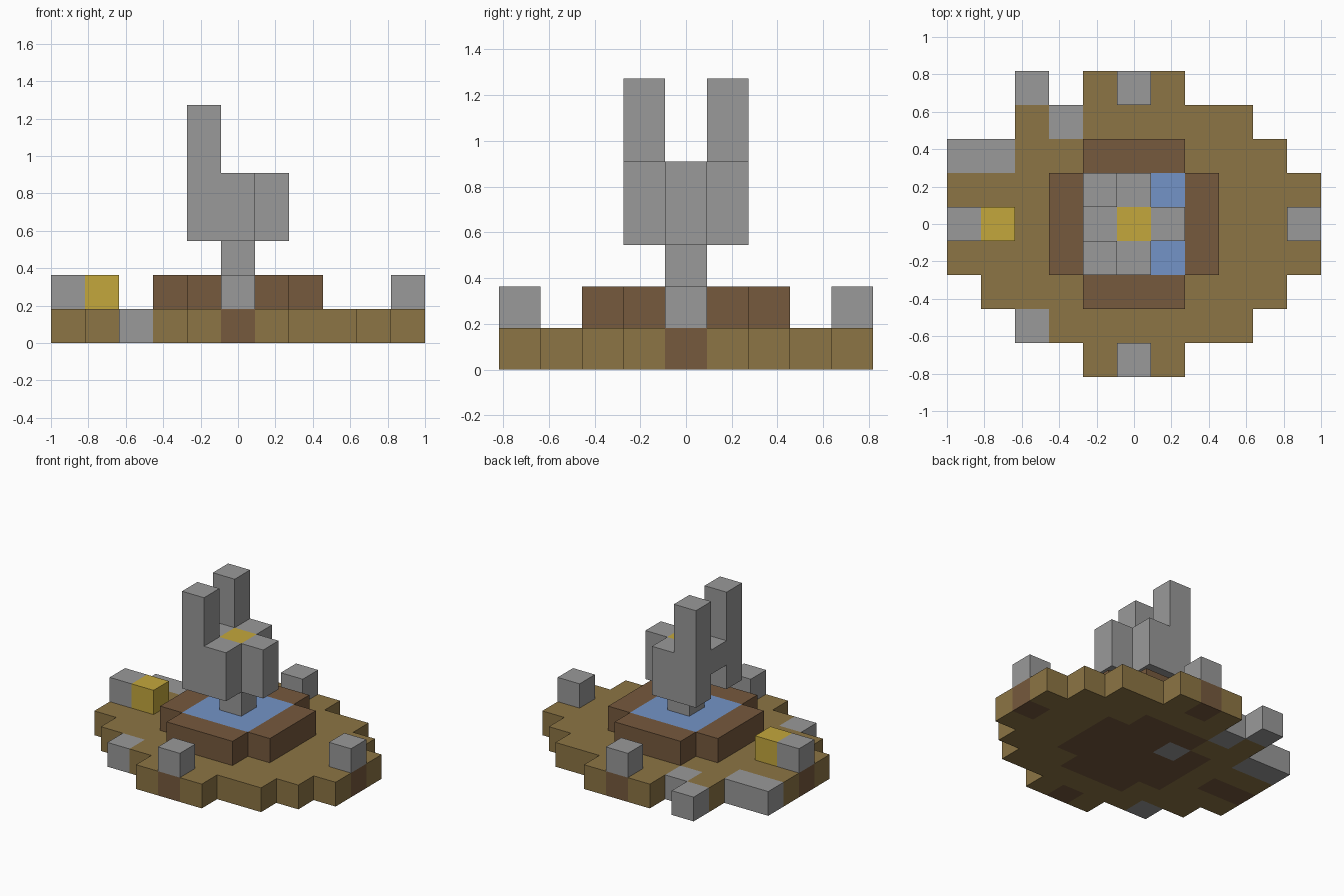
import bpy
import bmesh
from mathutils import Vector

U = 2 / 11  # edge of one block

if "Cube" in bpy.data.objects:
    bpy.data.objects.remove(bpy.data.objects["Cube"], do_unlink=True)


def material(name, rgb):
    m = bpy.data.materials.new(name)
    m.use_nodes = True
    m.diffuse_color = (*rgb, 1)
    bsdf = m.node_tree.nodes["Principled BSDF"]
    bsdf.inputs["Base Color"].default_value = (*rgb, 1)
    bsdf.inputs["Roughness"].default_value = 0.9
    return m


STONE = material("grey stone", (0.32, 0.32, 0.32))
DIRT = material("tan dirt", (0.265, 0.178, 0.058))
WOOD = material("brown wood", (0.18, 0.10, 0.047))
GOLD = material("gold", (0.55, 0.39, 0.046))
WATER = material("blue water", (0.175, 0.295, 0.57))


def box(xs, ys, zs):
    """All block cells in inclusive ranges."""
    span = lambda r: range(r[0], r[1] + 1)
    return {(x, y, z) for x in span(xs) for y in span(ys) for z in span(zs)}


def cross(arm, half, z):
    """Square of blocks with its corners left out."""
    return box((-arm, arm), (-half, half), (z, z)) | box((-half, half), (-arm, arm), (z, z))


# Ground: a stepped oval, one row of blocks at a time
ground = set()
for y, reach in enumerate((5, 5, 4, 3, 1)):
    ground |= box((-reach, reach), (y, y), (0, 0)) | box((-reach, reach), (-y, -y), (0, 0))
ground |= {(-5, 2, 0), (-3, 4, 0)}

posts = {(5, 0, 1), (-5, 0, 1), (0, 4, 1), (0, -4, 1)}
nugget = {(-4, 0, 1)}
rubble = {(-5, 2, 0), (-4, 2, 0), (-3, 4, 0), (-2, 3, 0), (-3, -3, 0), (-1, 1, 0)}

# Wooden foundations below the basin, the posts and the nugget
foundation = (cross(2, 1, 0) | {(x, y, 0) for x, y, z in posts | nugget}) - rubble
ground -= foundation | rubble

# Basin with water around the stem
water = box((-1, 1), (-1, 1), (1, 1)) - {(0, 0, 1)}
rim = cross(2, 1, 1) - water - {(0, 0, 1)}
stem = box((0, 0), (0, 0), (1, 2))

# Statue: chunky body, open slot at the rear, two tall prongs
core = {(0, 0, 4)}
body = box((-1, 0), (-1, 1), (3, 4)) | box((1, 1), (0, 0), (3, 4))
body -= core | {(-1, 0, 3)}
prongs = box((-1, -1), (-1, -1), (5, 6)) | box((-1, -1), (1, 1), (5, 6))

parts = [
    ("ground", ground, DIRT),
    ("foundation", foundation, WOOD),
    ("rubble", rubble, STONE),
    ("corner_posts", posts, STONE),
    ("gold_nugget", nugget, GOLD),
    ("basin_rim", rim, WOOD),
    ("basin_water", water, WATER),
    ("statue_stem", stem, STONE),
    ("statue_body", body, STONE),
    ("statue_core", core, GOLD),
    ("statue_prongs", prongs, STONE),
]
solid = set().union(*(cells for _, cells, _ in parts))


def build(name, cells, mat):
    """Skin the cells, leaving out faces hidden against other blocks."""
    bm = bmesh.new()
    for cell in sorted(cells):
        base = Vector(cell) + Vector((0, 0, 0.5))
        for axis in range(3):
            for sign in (-1, 1):
                step = [0, 0, 0]
                step[axis] = sign
                if tuple(c + s for c, s in zip(cell, step)) in solid:
                    continue
                n = Vector(step)
                a = Vector([float(i == (axis + 1) % 3) for i in range(3)])
                b = n.cross(a)
                corners = (-a - b, a - b, a + b, b - a)
                bm.faces.new([bm.verts.new((base + (n + c) / 2) * U) for c in corners])
    bmesh.ops.remove_doubles(bm, verts=bm.verts, dist=U / 100)
    mesh = bpy.data.meshes.new(name)
    bm.to_mesh(mesh)
    bm.free()
    mesh.materials.append(mat)
    bpy.context.collection.objects.link(bpy.data.objects.new(name, mesh))


for part in parts:
    build(*part)
